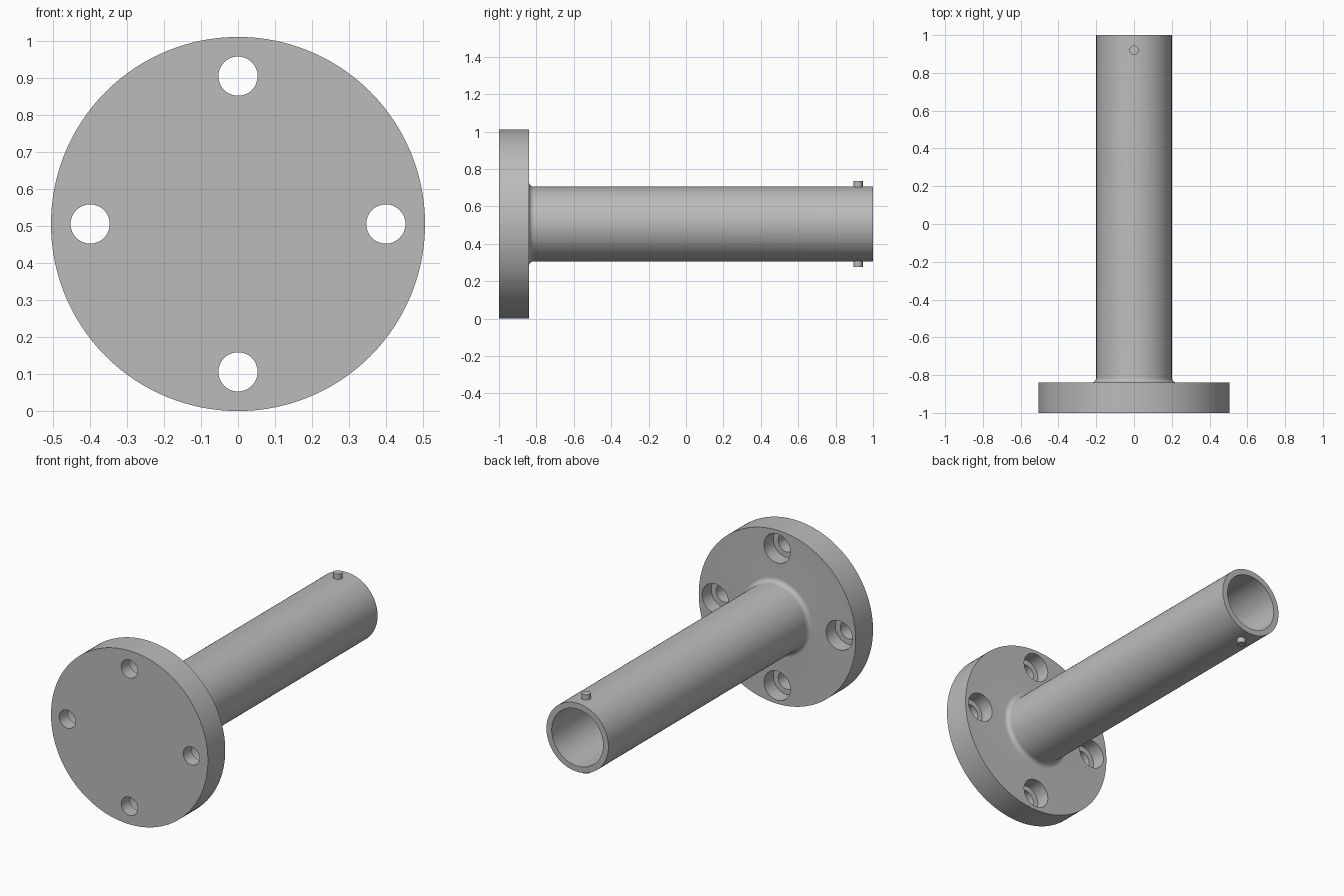
import bpy, bmesh, math
from mathutils import Matrix, Vector

cube = bpy.data.objects.get("Cube")
if cube:
    bpy.data.objects.remove(cube, do_unlink=True)

AXIS_Z = 0.506      # height of the tube axis
FLANGE_R, TUBE_R, BORE_R = 0.506, 0.2, 0.166
BACK = -0.84        # rear face of the flange
FILLET = 0.027

steel = bpy.data.materials.new("grey_steel")
steel.use_nodes = True
steel.diffuse_color = (0.5, 0.5, 0.5, 1)
steel.node_tree.nodes["Principled BSDF"].inputs["Base Color"].default_value = (0.5, 0.5, 0.5, 1)


def revolve(name, profile, location, steps, axis="Y"):
    """Turn a closed (radius, distance) profile around the chosen axis."""
    bm = bmesh.new()
    verts = [bm.verts.new((r, 0, t)) for r, t in profile]
    edges = [bm.edges.new((a, b)) for a, b in zip(verts, verts[1:])]
    bmesh.ops.spin(bm, geom=verts + edges, cent=(0, 0, 0), axis=(0, 0, 1),
                   angle=math.tau, steps=steps, use_merge=True)
    bmesh.ops.remove_doubles(bm, verts=bm.verts, dist=1e-5)
    if axis == "Y":
        bm.transform(Matrix.Rotation(-math.pi / 2, 4, "X"))
    bmesh.ops.recalc_face_normals(bm, faces=bm.faces)
    mesh = bpy.data.meshes.new(name)
    bm.to_mesh(mesh)
    bm.free()
    mesh.materials.append(steel)
    obj = bpy.data.objects.new(name, mesh)
    obj.location = location
    bpy.context.collection.objects.link(obj)
    return obj


def select(obj):
    bpy.ops.object.select_all(action="DESELECT")
    obj.select_set(True)
    bpy.context.view_layer.objects.active = obj


# Flange and hollow tube in one turned body, blended with a fillet
fillet = []
for i in range(9):
    a = math.pi / 2 * i / 8
    fillet.append((TUBE_R + FILLET * (1 - math.sin(a)), BACK + FILLET * (1 - math.cos(a))))
profile = [(0, -1), (FLANGE_R, -1), (FLANGE_R, BACK), *fillet,
           (TUBE_R, 1), (BORE_R, 1), (BORE_R, BACK), (0, BACK)]
body = revolve("flanged_tube", profile, (0, 0, AXIS_Z), 128)

# Four counterbored bolt holes
for i in range(4):
    a = i * math.pi / 2
    spot = Vector((0.4 * math.cos(a), 0, AXIS_Z + 0.4 * math.sin(a)))
    cutter = revolve("bolt_hole_cutter",
                     [(0, -1.1), (0.053, -1.1), (0.053, -0.925), (0.085, -0.925),
                      (0.085, -0.75), (0, -0.75)], spot, 48)
    cutter.hide_render = True
    select(body)
    cut = body.modifiers.new("bolt_hole", "BOOLEAN")
    cut.operation = "DIFFERENCE"
    cut.solver = "EXACT"
    cut.object = cutter
    bpy.ops.object.modifier_apply(modifier=cut.name)
    bpy.data.objects.remove(cutter, do_unlink=True)

# Locating pins above and below the open end
pins = []
for name, side in (("top_pin", 1), ("bottom_pin", -1)):
    pins.append(revolve(name, [(0, side * 0.18), (0.025, side * 0.18),
                               (0.025, side * 0.23), (0, side * 0.23)],
                        (0, 0.92, AXIS_Z), 32, "Z"))

for obj in [body, *pins]:
    select(obj)
    bpy.ops.object.shade_smooth_by_angle(angle=math.radians(30))
